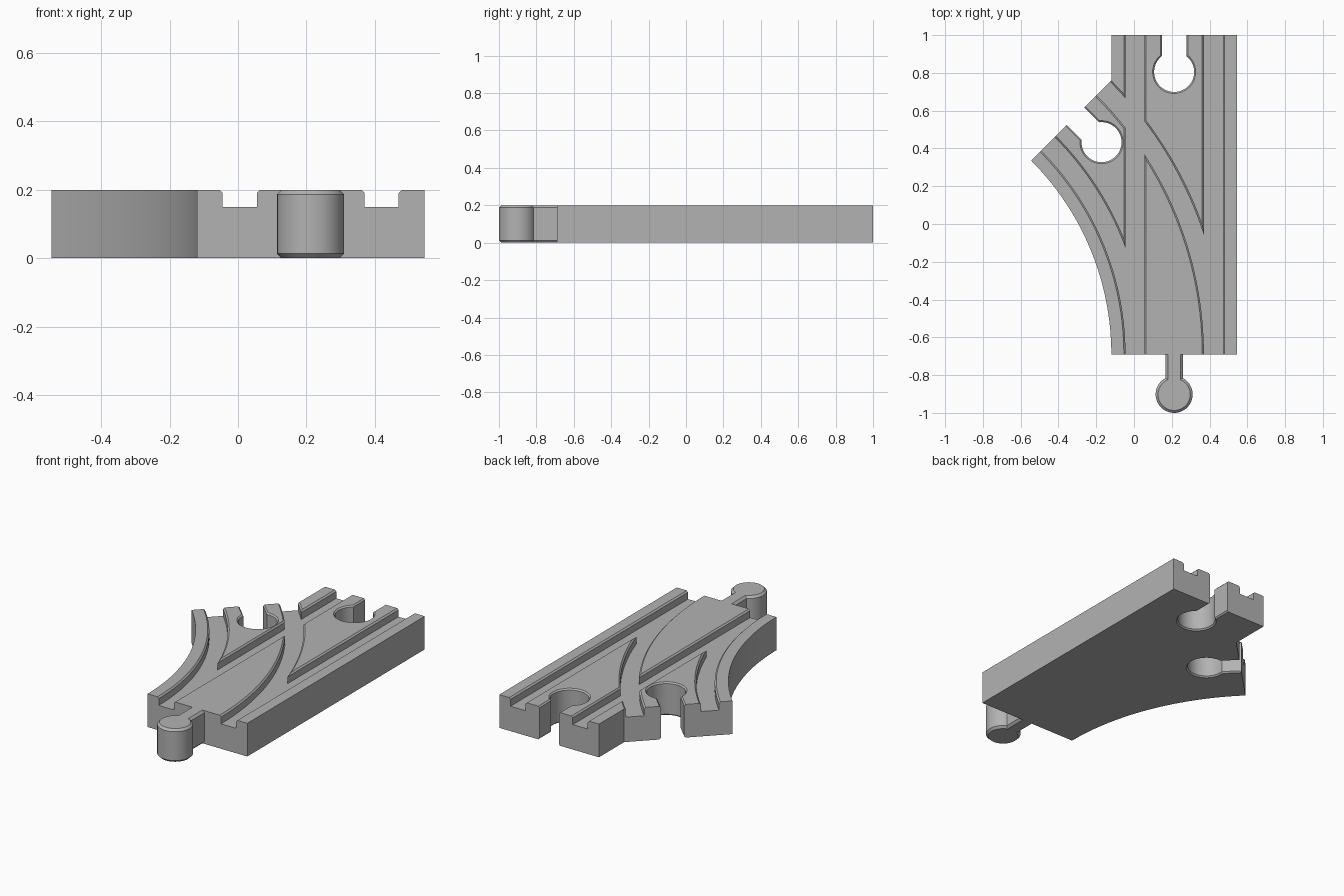
import bpy, bmesh, math
from mathutils import Vector

if "Cube" in bpy.data.objects:
    bpy.data.objects.remove(bpy.data.objects["Cube"])

H = 0.2                          # track thickness
X0, X1, Y0, Y1 = -0.12, 0.545, -0.69, 1.0
MID = (X0 + X1) / 2
R = 1.451                        # inner radius of the branch
CX = X0 - R                      # branch turning centre is (CX, Y0)
A = math.radians(45)

grey = bpy.data.materials.new("track grey")
grey.diffuse_color = (0.45, 0.45, 0.45, 1)
grey.use_nodes = True
grey.node_tree.nodes["Principled BSDF"].inputs["Base Color"].default_value = grey.diffuse_color


def loft(name, rings):
    """Skin a closed solid through matching rings of points."""
    bm = bmesh.new()
    loops = [[bm.verts.new(p) for p in ring] for ring in rings]
    n = len(loops[0])
    for a, b in zip(loops, loops[1:]):
        for i in range(n):
            j = (i + 1) % n
            bm.faces.new((a[i], a[j], b[j], b[i]))
    bm.faces.new(loops[0])
    bm.faces.new(loops[-1])
    bmesh.ops.recalc_face_normals(bm, faces=bm.faces)
    mesh = bpy.data.meshes.new(name)
    bm.to_mesh(mesh)
    bm.free()
    mesh.materials.append(grey)
    ob = bpy.data.objects.new(name, mesh)
    bpy.context.collection.objects.link(ob)
    return ob


def keyhole(name, centre, angle, r, half, length, layers):
    """Round head with a straight neck; layers are (z, outline growth)."""
    rings = []
    for z, grow in layers:
        rr, w = r + grow, half + grow
        a0 = math.asin(w / rr)
        pts = [(length, -w), (length, w)]
        for i in range(49):
            a = a0 + (2 * math.pi - 2 * a0) * i / 48
            pts.append((rr * math.cos(a), rr * math.sin(a)))
        c, s = math.cos(angle), math.sin(angle)
        rings.append([Vector((centre[0] + c * x - s * y,
                              centre[1] + s * x + c * y, z)) for x, y in pts])
    return loft(name, rings)


def cut(target, cutter):
    cutter.hide_render = True
    mod = target.modifiers.new("cut", "BOOLEAN")
    mod.operation = "DIFFERENCE"
    mod.solver = "EXACT"
    mod.object = cutter
    bpy.context.view_layer.objects.active = target
    bpy.ops.object.modifier_apply(modifier=mod.name)
    bpy.data.objects.remove(cutter)


# Track body: straight board merged with the curved branch
end_x, end_y = CX + R * math.cos(A), Y0 + R * math.sin(A)
outline = [(X1, Y0), (X1, Y1), (X0, Y1), (X0, end_y + X0 - end_x)]
outline += [(CX + R * math.cos(A * i / 32), Y0 + R * math.sin(A * i / 32))
            for i in range(32, -1, -1)]
body = loft("track_body", [[(x, y, z) for x, y in outline] for z in (0, H)])

# Wheel grooves with chamfered lips, along both routes
for offset in (0.075, 0.49):
    a, b, c = offset, offset + 0.1, 0.009
    section = [(a, 0.15), (b, 0.15), (b, H - c), (b + c, H), (b + c, H + 0.05),
               (a - c, H + 0.05), (a - c, H), (a, H - c)]
    cut(body, loft("straight_groove_cutter",
                   [[(X0 + u, y, z) for u, z in section] for y in (Y0 - 0.1, Y1 + 0.1)]))
    rings = [[(CX + R + u, Y0 - 0.05, z) for u, z in section]]
    for i in range(51):
        t = A * i / 48
        rings.append([(CX + (R + u) * math.cos(t), Y0 + (R + u) * math.sin(t), z)
                      for u, z in section])
    cut(body, loft("curved_groove_cutter", rings))

# Sockets at the far ends of both routes
d = 0.008
rims = [(-0.05, d), (0, d), (d, 0), (H - d, 0), (H, d), (H + 0.05, d)]
mid_r = R + (X1 - X0) / 2
branch = (CX + mid_r * math.cos(A) + 0.195 * math.sin(A),
          Y0 + mid_r * math.sin(A) - 0.195 * math.cos(A))
cut(body, keyhole("straight_socket_cutter", (MID, Y1 - 0.195), math.pi / 2,
                  0.106, 0.065, 0.25, rims))
cut(body, keyhole("branch_socket_cutter", branch, math.pi / 2 + A,
                  0.106, 0.065, 0.25, rims))

# Connector plug at the front
e = 0.013
plug = keyhole("connector_plug", (MID, -0.902), math.pi / 2, 0.098, 0.046,
               Y0 + 0.902, [(0, -e), (e, 0), (H - e, 0), (H, -e)])

# Smooth the round walls, keep the edges crisp
for ob in (body, plug):
    bpy.ops.object.select_all(action="DESELECT")
    ob.select_set(True)
    bpy.context.view_layer.objects.active = ob
    bpy.ops.object.shade_smooth_by_angle(angle=math.radians(30))
